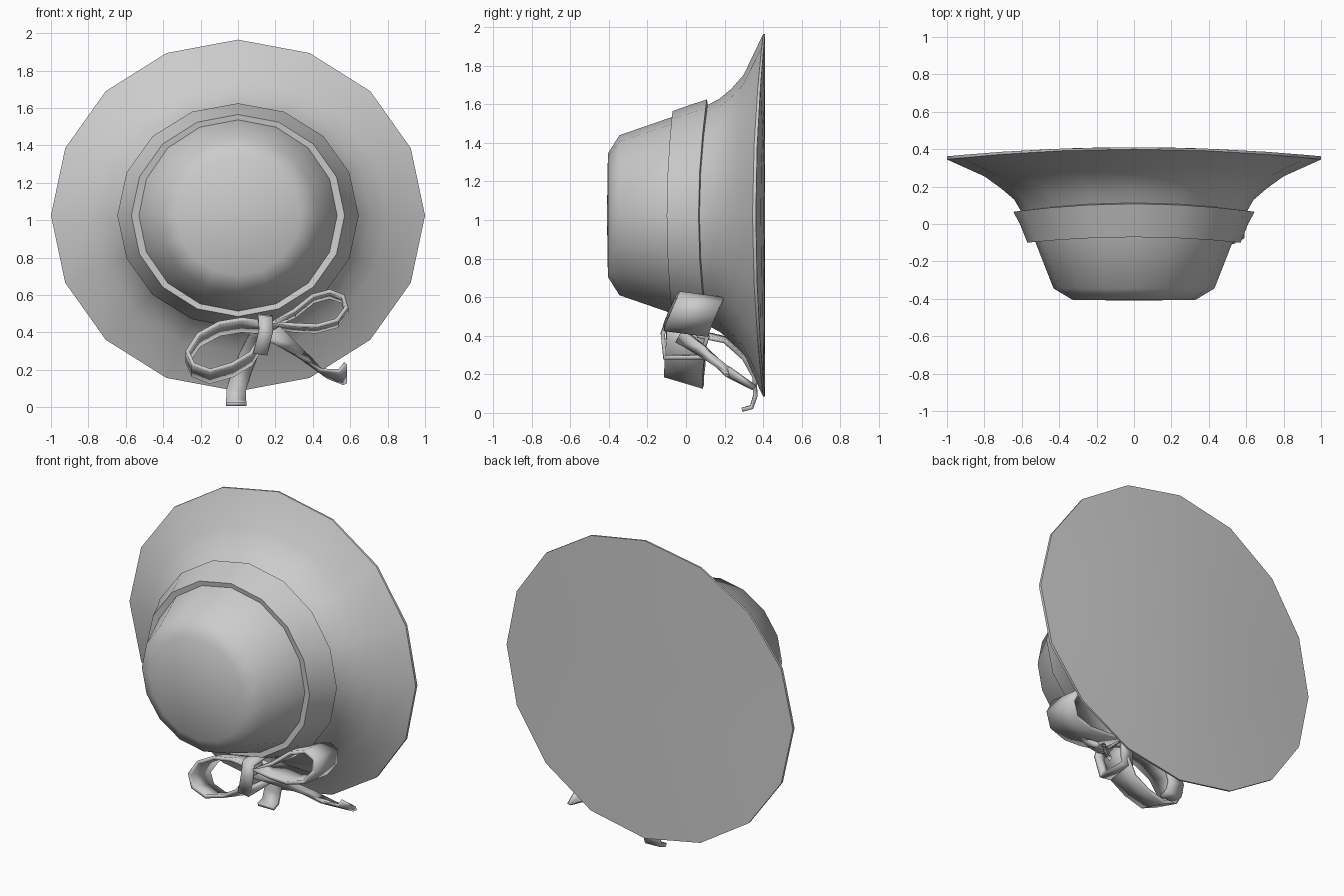
import bpy, math
from mathutils import Vector

if "Cube" in bpy.data.objects:
    bpy.data.objects.remove(bpy.data.objects["Cube"])

SEG = 16


def make(name, verts, faces, thick=0, angle=40):
    me = bpy.data.meshes.new(name)
    me.from_pydata(verts, [], faces)
    ob = bpy.data.objects.new(name, me)
    bpy.context.collection.objects.link(ob)
    if thick:
        mod = ob.modifiers.new("thickness", 'SOLIDIFY')
        mod.thickness = thick
        mod.offset = 0
    bpy.ops.object.select_all(action='DESELECT')
    ob.select_set(True)
    bpy.context.view_layer.objects.active = ob
    bpy.ops.object.mode_set(mode='EDIT')
    bpy.ops.mesh.select_all(action='SELECT')
    bpy.ops.mesh.normals_make_consistent(inside=False)
    bpy.ops.object.mode_set(mode='OBJECT')
    bpy.ops.object.shade_smooth_by_angle(angle=math.radians(angle))
    return ob


def lathe(name, rings, start=None, end=None, angle=50):
    """Rings around the y axis: (x radius, z radius, y at sides, extra y at top and bottom)."""
    verts, faces = [], []
    for rx, rz, y, bend in rings:
        for i in range(SEG):
            a = 2 * math.pi * i / SEG
            s = math.sin(a)
            verts.append((rx * math.cos(a), y + bend * s * s, 1.025 + rz * s))
    for r in range(len(rings) - 1):
        for i in range(SEG):
            j = (i + 1) % SEG
            faces.append((r*SEG + i, r*SEG + j, (r+1)*SEG + j, (r+1)*SEG + i))
    for base, tip in ((0, start), ((len(rings) - 1) * SEG, end)):
        if tip is not None:
            verts.append((0, tip, 1.025))
            for i in range(SEG):
                faces.append((base + i, base + (i+1) % SEG, len(verts) - 1))
    return make(name, verts, faces, 0, angle)


def ribbon(name, path, widths, closed=False, thick=0.022):
    """Strip along a path; widths gives the full cross vector at start and end."""
    n = len(path)
    w0, w1 = Vector(widths[0]), Vector(widths[-1])
    verts, faces = [], []
    for i, p in enumerate(path):
        w = w0.lerp(w1, i / (n - 1)) / 2
        verts += [Vector(p) - w, Vector(p) + w]
    for i in range(n if closed else n - 1):
        j = (i + 1) % n
        faces.append((2*i, 2*i + 1, 2*j + 1, 2*j))
    return make(name, verts, faces, thick)


# crown with rounded front
lathe("crown", [(0.33, 0.32, -0.405, 0), (0.43, 0.415, -0.345, 0),
                (0.53, 0.51, -0.09, 0.02), (0.59, 0.56, 0.04, 0.04)], start=-0.41)

# hat band, a flared cuff with a small lip
lathe("hat_band", [(0.53, 0.505, -0.09, 0.025), (0.57, 0.54, -0.10, 0.03),
                   (0.61, 0.575, 0.0, 0.03), (0.645, 0.60, 0.065, 0.043),
                   (0.61, 0.575, 0.07, 0.043)])

# curved brim, closed at the back by a gently bent disc
lathe("brim", [(0.60, 0.565, 0.06, 0.04), (0.64, 0.605, 0.13, 0.045),
               (0.71, 0.655, 0.19, 0.045), (0.80, 0.73, 0.255, 0.045),
               (1.0, 0.94, 0.345, 0.055), (1.0, 0.94, 0.362, 0.048),
               (0.66, 0.62, 0.388, 0.022), (0.33, 0.31, 0.405, 0.005)], end=0.41)

# bow loops
ribbon("bow_loop_left",
       [(0.12, 0.0, 0.43), (0.02, 0.0, 0.44), (-0.10, 0.0, 0.42), (-0.21, 0.0, 0.36),
        (-0.27, 0.0, 0.27), (-0.24, -0.01, 0.20), (-0.15, -0.01, 0.165),
        (-0.03, -0.01, 0.20), (0.07, -0.01, 0.26), (0.13, 0.0, 0.36)],
       [(0, 0.2, -0.06)], closed=True)
ribbon("bow_loop_right",
       [(0.18, 0.0, 0.44), (0.30, 0.02, 0.50), (0.40, 0.06, 0.58), (0.49, 0.08, 0.605),
        (0.56, 0.07, 0.58), (0.58, 0.04, 0.52), (0.53, 0.01, 0.45),
        (0.42, 0.0, 0.42), (0.30, 0.0, 0.425)],
       [(0, 0.23, -0.03)], closed=True)

# knot wrapped around the centre
ribbon("bow_knot",
       [(0.145, -0.10, 0.48), (0.15, -0.12, 0.41), (0.12, -0.11, 0.29),
        (0.12, 0.08, 0.29), (0.15, 0.11, 0.40), (0.145, 0.09, 0.49)],
       [(0.075, 0, -0.01)], closed=True)

# hanging tails
ribbon("bow_tail_left",
       [(0.14, 0.06, 0.41), (0.11, 0.20, 0.38), (0.06, 0.30, 0.29), (0.02, 0.355, 0.19),
        (-0.01, 0.36, 0.09), (-0.01, 0.34, 0.03), (-0.01, 0.29, 0.016)],
       [(0.09, 0, -0.02), (0.11, 0, 0)])
ribbon("bow_tail_right",
       [(0.18, -0.03, 0.40), (0.27, 0.07, 0.33), (0.36, 0.16, 0.26),
        (0.46, 0.25, 0.18), (0.55, 0.29, 0.16), (0.575, 0.29, 0.185)],
       [(0.09, 0.03, 0.06), (0, 0.14, -0.10)])
